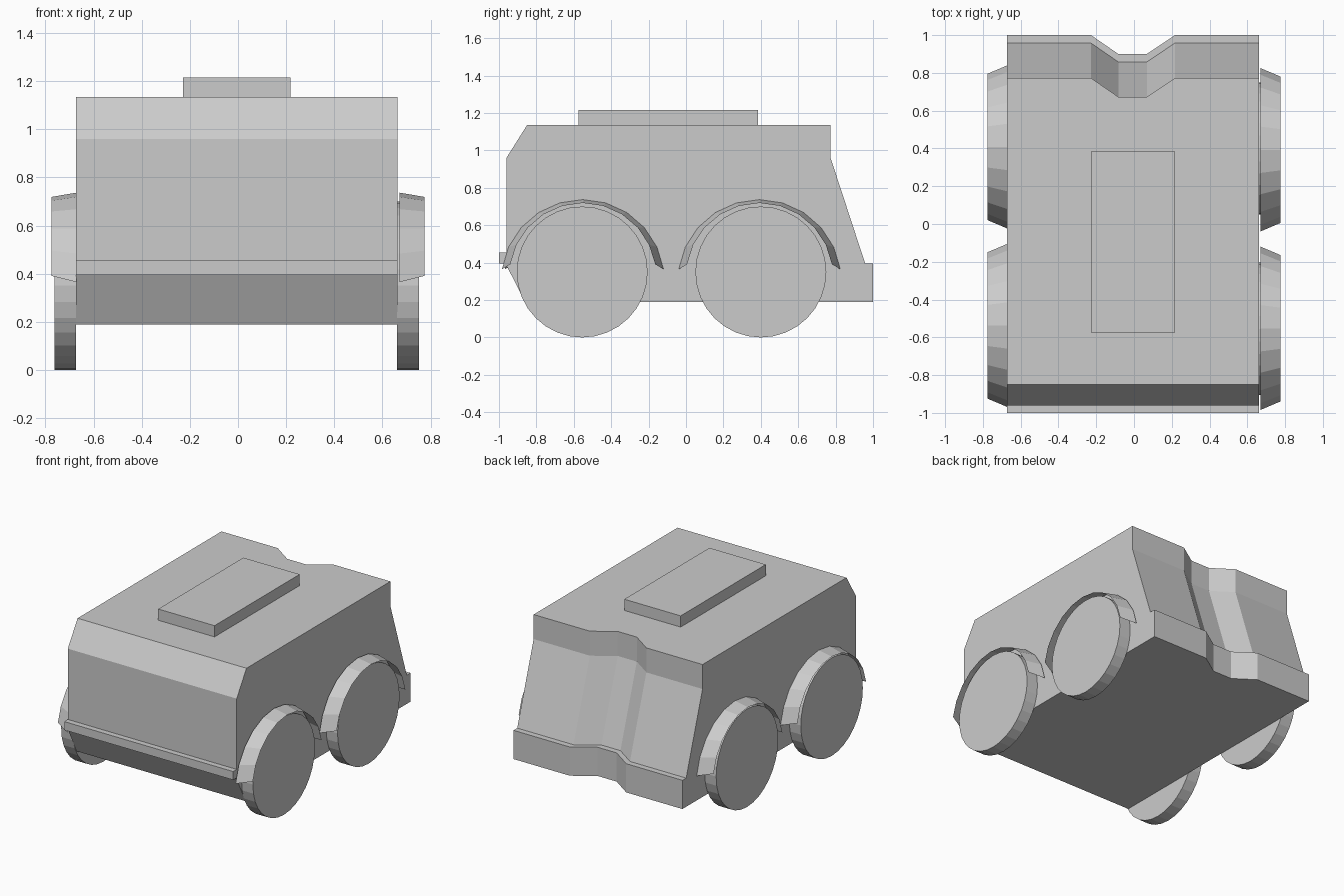
import bpy, bmesh, math

if "Cube" in bpy.data.objects:
    bpy.data.objects.remove(bpy.data.objects["Cube"])


def make_object(name, bm):
    bmesh.ops.recalc_face_normals(bm, faces=bm.faces)
    mesh = bpy.data.meshes.new(name)
    bm.to_mesh(mesh)
    bm.free()
    obj = bpy.data.objects.new(name, mesh)
    bpy.context.collection.objects.link(obj)
    return obj


# Body: side profile lofted across x, the rear points stepping in at the notch
front = [(-0.86, 0.19), (-0.965, 0.395), (-1.0, 0.395), (-1.0, 0.455),
         (-0.96, 0.455), (-0.96, 0.96), (-0.85, 1.135)]
rear = [(0.773, 1.135), (0.773, 0.96), (0.958, 0.395), (1.0, 0.395), (1.0, 0.19)]
stations = [(-0.672, 0), (-0.228, 0), (-0.083, 0.1), (0.068, 0.1), (0.217, 0), (0.662, 0)]

bm = bmesh.new()
rings = []
for x, inset in stations:
    profile = front + [(y - inset, z) for y, z in rear]
    rings.append([bm.verts.new((x, y, z)) for y, z in profile])
count = len(rings[0])
for a, b in zip(rings, rings[1:]):
    for i in range(count):
        j = (i + 1) % count
        bm.faces.new((a[i], a[j], b[j], b[i]))
bm.faces.new(rings[0])
bm.faces.new(rings[-1])
bmesh.ops.dissolve_limit(bm, angle_limit=0.01, verts=bm.verts, edges=bm.edges)
make_object("body", bm)

# Roof hatch
bpy.ops.mesh.primitive_cube_add(size=1, location=(-0.005, -0.095, 1.17))
hatch = bpy.context.object
hatch.name = "roof_hatch"
hatch.scale = (0.445, 0.96, 0.09)


# Flared wheel arch: one open strip, wide at the body and narrower outside
def wheel_arch(name, side, y):
    edges = [(0.67, 0.437, 0.30, 8.5), (0.775, 0.393, 0.326, 9.5)]
    steps = 10
    bm = bmesh.new()
    rows = []
    for x, r, cz, start in edges:
        row = []
        for i in range(steps + 1):
            t = math.radians(start + (180 - 2 * start) * i / steps)
            row.append(bm.verts.new((side * x, y + r * math.cos(t), cz + r * math.sin(t))))
        rows.append(row)
    for i in range(steps):
        bm.faces.new((rows[0][i], rows[0][i + 1], rows[1][i + 1], rows[1][i]))
    make_object(name, bm)


# Wheels and arches
for side, label, wheel_x, shift in ((1, "right", 0.706, 0.0), (-1, "left", -0.718, 0.015)):
    for end, wheel_y, arch_y in (("front", -0.555, -0.552), ("rear", 0.4, 0.393)):
        bpy.ops.mesh.primitive_cylinder_add(
            vertices=32, radius=0.35, depth=0.09,
            location=(wheel_x, wheel_y, 0.35), rotation=(0, math.pi / 2, 0))
        bpy.context.object.name = f"{label}_{end}_wheel"
        wheel_arch(f"{label}_{end}_arch", side, arch_y + shift)
